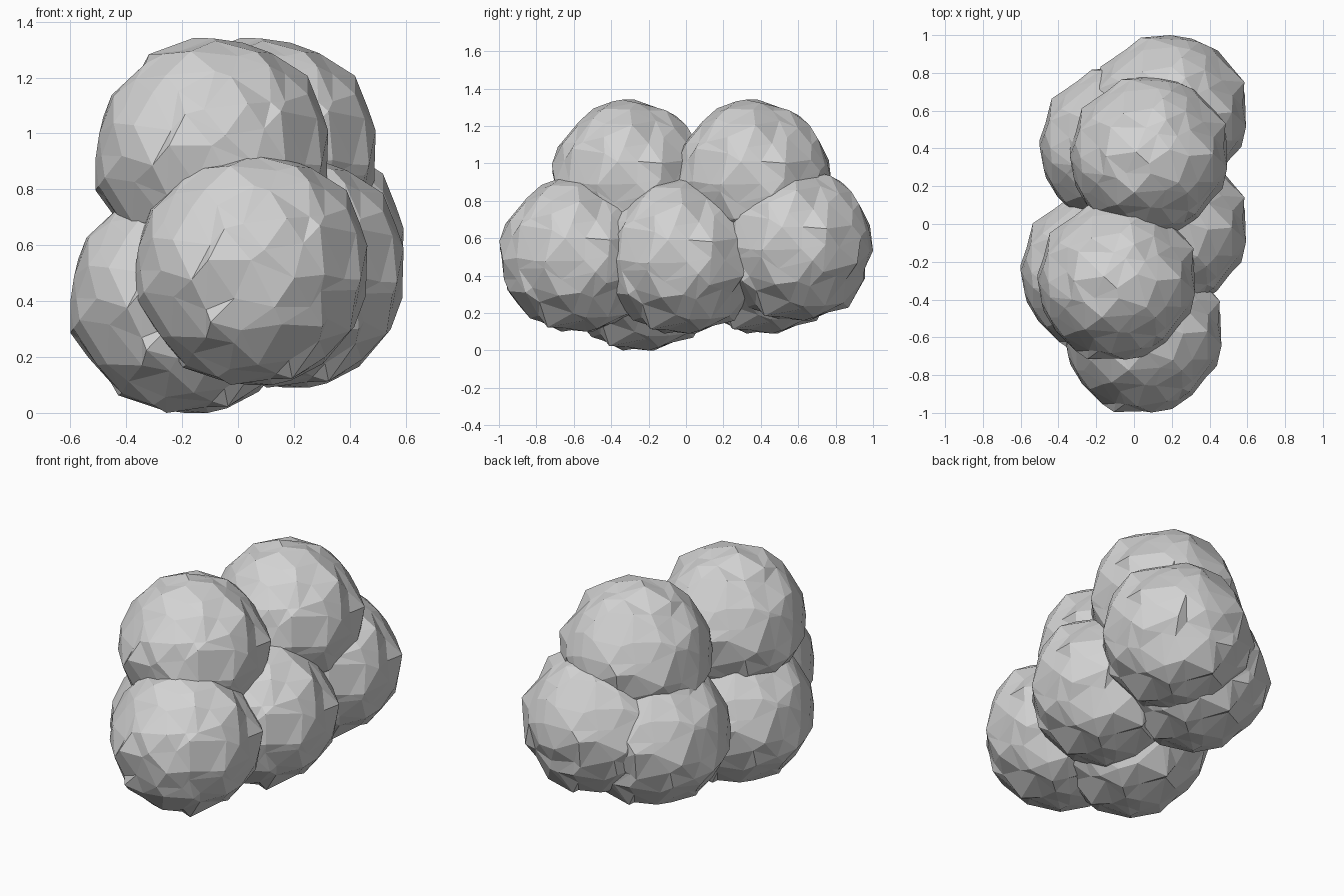
import bpy, bmesh, random
from mathutils import Vector

if "Cube" in bpy.data.objects:
    bpy.data.objects.remove(bpy.data.objects["Cube"])

random.seed(7)
R = 0.415
LIMIT = (0.42, 0.42, 0.43)

grey = bpy.data.materials.new("light grey")
grey.diffuse_color = (0.65, 0.65, 0.65, 1)
grey.use_nodes = True
grey.node_tree.nodes["Principled BSDF"].inputs["Base Color"].default_value = grey.diffuse_color

# One faceted, crumpled lump shared by every part of the cluster
bm = bmesh.new()
bmesh.ops.create_icosphere(bm, subdivisions=3, radius=R)
for v in bm.verts:
    # crumple along the surface, with a few raised points
    side = Vector([random.uniform(-0.045, 0.045) for _ in range(3)])
    radius = R + random.uniform(-0.014, 0.014)
    if random.random() < 0.15:
        radius += 0.02
    v.co = (v.co + side).normalized() * radius
    # trim the lump to its overall size, with a flattened underside
    v.co = Vector([max(-m, min(m, c)) for c, m in zip(v.co, LIMIT)])
    v.co.z = max(v.co.z, -0.41)
mesh = bpy.data.meshes.new("lump")
bm.to_mesh(mesh)
bm.free()
mesh.materials.append(grey)

# Lump centres
lumps = {
    "lower_front_lump": (0.05, -0.58, 0.51),
    "lower_left_lump": (-0.18, -0.25, 0.41),
    "lower_right_lump": (0.18, -0.03, 0.50),
    "lower_back_left_lump": (-0.08, 0.41, 0.50),
    "lower_back_right_lump": (0.18, 0.58, 0.57),
    "upper_front_lump": (-0.09, -0.30, 0.92),
    "upper_back_lump": (0.08, 0.36, 0.92),
}
for name, loc in lumps.items():
    ob = bpy.data.objects.new(name, mesh)
    ob.location = loc
    bpy.context.collection.objects.link(ob)
